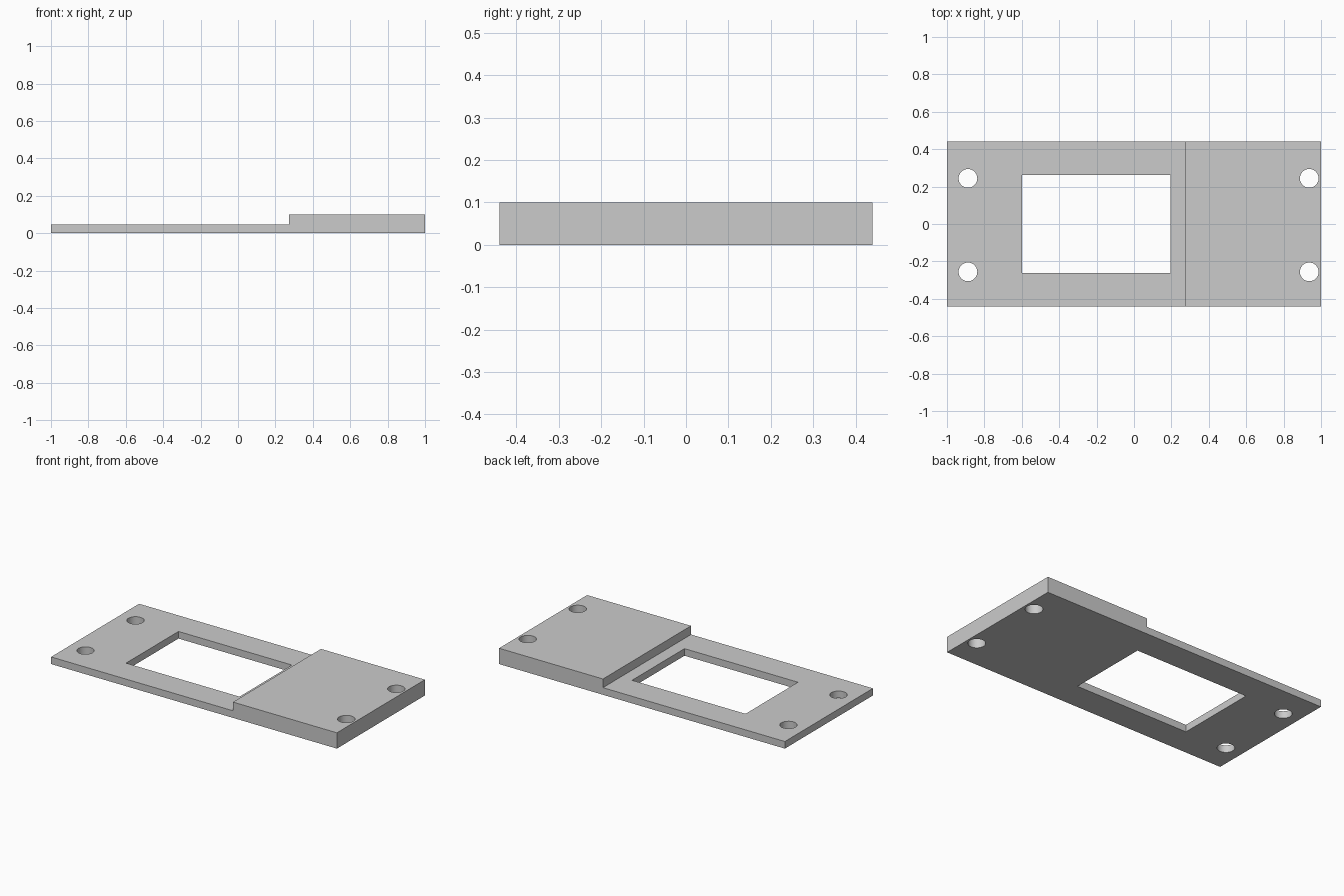
import bpy
import bmesh
from mathutils import Matrix

if "Cube" in bpy.data.objects:
    bpy.data.objects.remove(bpy.data.objects["Cube"])

HALF_W = 0.44      # half depth in y
LOW, HIGH = 0.045, 0.1
STEP_X = 0.273

grey = bpy.data.materials.new("light grey")
grey.diffuse_color = (0.6, 0.6, 0.6, 1)
grey.use_nodes = True
grey.node_tree.nodes["Principled BSDF"].inputs["Base Color"].default_value = grey.diffuse_color


def make_object(name, bm):
    bmesh.ops.recalc_face_normals(bm, faces=bm.faces)
    mesh = bpy.data.meshes.new(name)
    bm.to_mesh(mesh)
    bm.free()
    mesh.materials.append(grey)
    obj = bpy.data.objects.new(name, mesh)
    bpy.context.collection.objects.link(obj)
    return obj


# Stepped plate: side profile extruded along y
bm = bmesh.new()
profile = [(-1, 0), (1, 0), (1, HIGH), (STEP_X, HIGH), (STEP_X, LOW), (-1, LOW)]
face = bm.faces.new([bm.verts.new((x, -HALF_W, z)) for x, z in profile])
side = bmesh.ops.extrude_face_region(bm, geom=[face])["geom"]
bmesh.ops.translate(bm, vec=(0, 2 * HALF_W, 0),
                    verts=[v for v in side if isinstance(v, bmesh.types.BMVert)])
plate = make_object("stepped_plate", bm)

# Cutter: rectangular window and four screw holes
bm = bmesh.new()
x0, x1, half_y = -0.6, 0.194, 0.262
bmesh.ops.create_cube(bm, size=1, matrix=Matrix.Translation(((x0 + x1) / 2, 0, 0.05))
                      @ Matrix.Diagonal((x1 - x0, 2 * half_y, 0.4, 1)))
for x in (-0.888, 0.937):
    for y in (-0.256, 0.244):
        bmesh.ops.create_cone(bm, cap_ends=True, segments=48, radius1=0.05,
                              radius2=0.05, depth=0.4,
                              matrix=Matrix.Translation((x, y, 0.05)))
cutter = make_object("opening_cutter", bm)
cutter.hide_render = True
cutter.hide_set(True)

cut = plate.modifiers.new("openings", "BOOLEAN")
cut.operation = "DIFFERENCE"
cut.solver = "EXACT"
cut.object = cutter

# Apply the cut, then drop the helper
bpy.context.view_layer.objects.active = plate
plate.select_set(True)
bpy.ops.object.modifier_apply(modifier=cut.name)
bpy.data.objects.remove(cutter)

# Smooth hole walls, sharp edges elsewhere
bpy.ops.object.shade_smooth_by_angle(angle=0.5)
